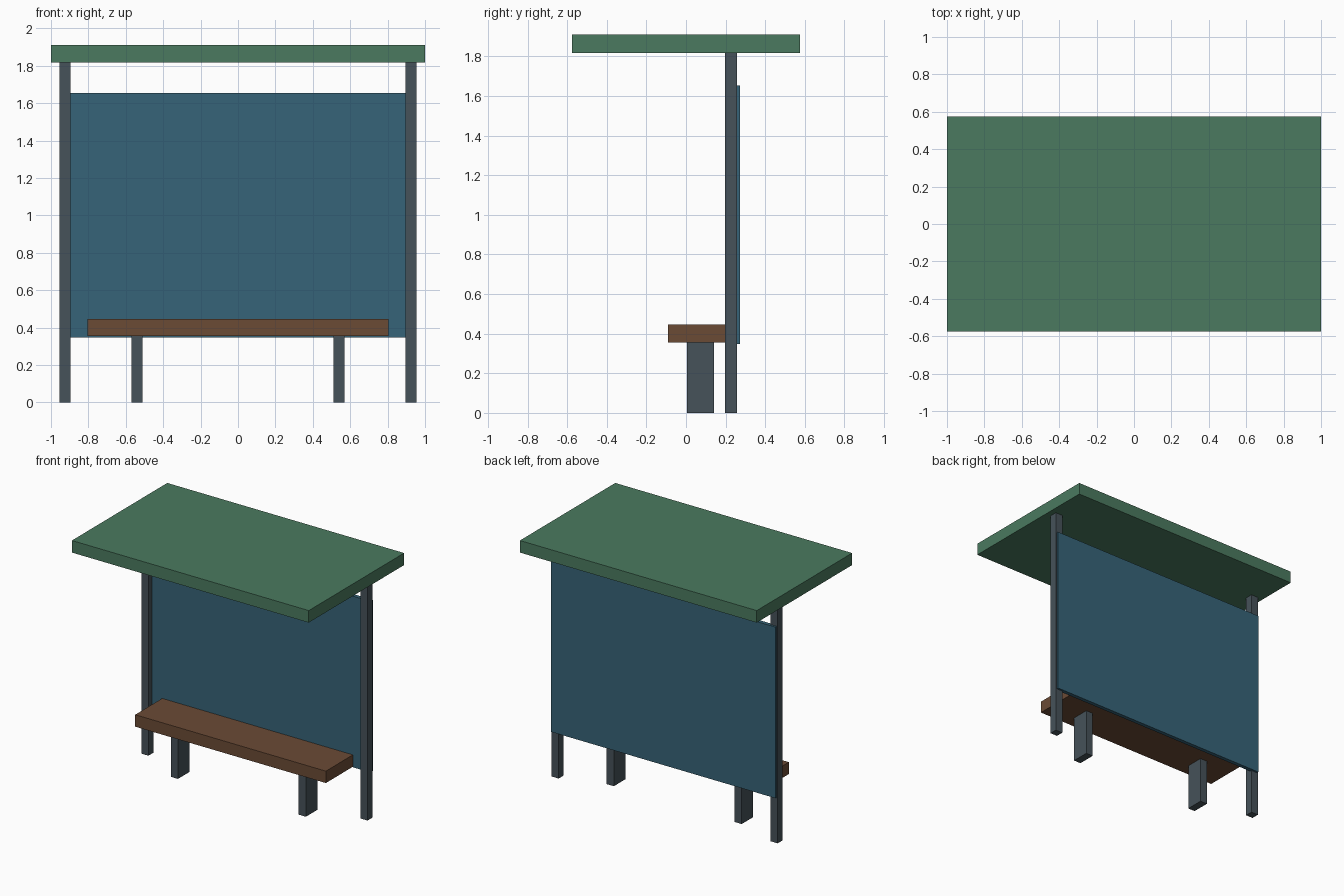
import bpy

if "Cube" in bpy.data.objects:
    bpy.data.objects.remove(bpy.data.objects["Cube"])


def material(name, color):
    mat = bpy.data.materials.new(name)
    mat.diffuse_color = (*color, 1)
    mat.use_nodes = True
    mat.node_tree.nodes["Principled BSDF"].inputs["Base Color"].default_value = mat.diffuse_color
    return mat


def box(name, x, y, z, mat):
    """Box from (min, max) ranges on each axis."""
    spans = (x, y, z)
    bpy.ops.mesh.primitive_cube_add(size=1, location=[(a + b) / 2 for a, b in spans])
    obj = bpy.context.object
    obj.name = name
    obj.scale = [b - a for a, b in spans]
    bpy.ops.object.transform_apply(location=False, rotation=False, scale=True)
    obj.data.materials.append(mat)
    return obj


green = material("roof_green", (0.07, 0.195, 0.115))
steel = material("steel_grey", (0.061, 0.084, 0.1))
blue = material("panel_blue", (0.037, 0.127, 0.188))
wood = material("wood_brown", (0.147, 0.07, 0.036))

# Flat roof slab
box("roof", (-1, 1), (-0.575, 0.575), (1.818, 1.91), green)

# Rear wall panel, let into the back of the posts
box("back_panel", (-0.947, 0.947), (0.243, 0.273), (0.348, 1.654), blue)

# Bench seat
box("seat", (-0.805, 0.805), (-0.09, 0.236), (0.356, 0.447), wood)

# Roof posts and bench legs, one per side
for side, s in (("left", -1), ("right", 1)):
    px, lx = s * 0.925, s * 0.54
    box(f"{side}_post", (px - 0.03, px + 0.03), (0.198, 0.258), (0, 1.818), steel)
    box(f"{side}_bench_leg", (lx - 0.03, lx + 0.03), (0.004, 0.142), (0, 0.356), steel)
